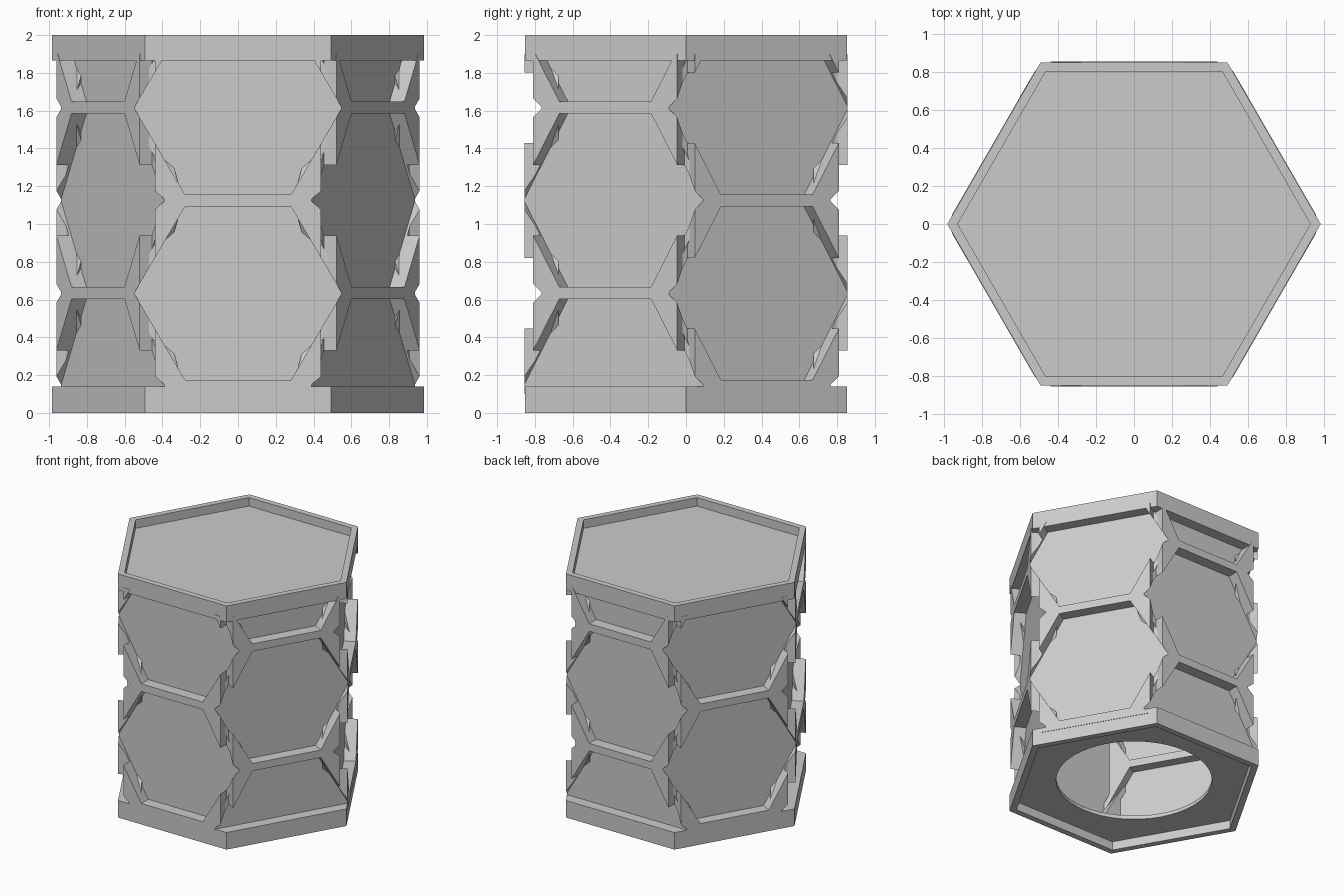
import bpy, bmesh, math
from mathutils import Vector

if "Cube" in bpy.data.objects:
    bpy.data.objects.remove(bpy.data.objects["Cube"])

APO, RIM_R = 0.856, 0.985        # honeycomb wall apothem, rim corner radius
PITCH = 0.982                    # vertical spacing of the cells
CELL = [(0.55, 0), (0.28, 0.46), (-0.28, 0.46), (-0.55, 0), (-0.28, -0.46), (0.28, -0.46)]
RING = [(0.59, 0), (0.31, 0.49), (-0.31, 0.49), (-0.59, 0), (-0.31, -0.49), (0.31, -0.49)]

grey = bpy.data.materials.new("stone_grey")
grey.diffuse_color = (0.6, 0.6, 0.6, 1)
grey.use_nodes = True
grey.node_tree.nodes["Principled BSDF"].inputs["Base Color"].default_value = grey.diffuse_color


def make(name, bm):
    bmesh.ops.recalc_face_normals(bm, faces=bm.faces)
    me = bpy.data.meshes.new(name)
    bm.to_mesh(me)
    bm.free()
    ob = bpy.data.objects.new(name, me)
    bpy.context.collection.objects.link(ob)
    me.materials.append(grey)
    return ob


def add_prism(bm, k, outline, a0, a1, zc=0):
    """Extrude a (sideways, height) outline along the normal of wall k."""
    th = math.radians(-90 + 60 * k)
    n = Vector((math.cos(th), math.sin(th), 0))
    t = Vector((-n.y, n.x, 0))
    up = Vector((0, 0, 1))
    rows = [[bm.verts.new(n * a + t * x + up * (z + zc)) for x, z in outline] for a in (a0, a1)]
    bm.faces.new(rows[0])
    bm.faces.new(rows[1])
    for i in range(len(outline)):
        j = (i + 1) % len(outline)
        bm.faces.new((rows[0][i], rows[0][j], rows[1][j], rows[1][i]))


def centres(k):
    return [0.633, 1.615] if k % 2 == 0 else [0.144, 1.126, 2.108]


def cells(name, k, outline, a0, a1):
    bm = bmesh.new()
    for zc in centres(k):
        add_prism(bm, k, outline, a0, a1, zc)
    return make(name, bm)


def lathe(name, profile, sides=6):
    """Closed (radius, height) profile turned round z; radius 0 makes a pole."""
    bm = bmesh.new()
    rows = []
    for r, z in profile:
        if r == 0:
            rows.append([bm.verts.new((0, 0, z))] * sides)
        else:
            rows.append([bm.verts.new((r * math.cos(math.tau * i / sides),
                                       r * math.sin(math.tau * i / sides), z))
                         for i in range(sides)])
    for a, b in zip(rows, rows[1:]):
        for i in range(sides):
            j = (i + 1) % sides
            vs = list(dict.fromkeys((a[i], a[j], b[j], b[i])))
            if len(vs) > 2:
                bm.faces.new(vs)
    bmesh.ops.dissolve_limit(bm, angle_limit=0.001, verts=bm.verts, edges=bm.edges)
    return make(name, bm)


def boolean(ob, cutter, op):
    """Apply one boolean and remove the cutter."""
    m = ob.modifiers.new("cut", 'BOOLEAN')
    m.operation, m.object, m.solver = op, cutter, 'EXACT'
    dg = bpy.context.evaluated_depsgraph_get()
    me = bpy.data.meshes.new_from_object(ob.evaluated_get(dg))
    ob.modifiers.clear()
    ob.data = me
    bpy.data.objects.remove(cutter)


def hull():
    r = APO / math.cos(math.pi / 6)
    return lathe("hull", [(0, 0.1), (r, 0.1), (r, 1.9), (0, 1.9)])


for k in range(6):
    # wall frame pierced by its own cells and notched by the neighbouring ones
    bm = bmesh.new()
    add_prism(bm, k, [(-0.44, 0.1), (0.44, 0.1), (0.44, 1.9), (-0.44, 1.9)], 0.675, APO)
    frame = make(f"wall_frame_{k}", bm)
    boolean(frame, cells("cutter", k, CELL, 0.5, 1.1), 'DIFFERENCE')
    for s in (-1, 1):
        boolean(frame, cells("cutter", k + s, CELL, 0.76, 1.1), 'DIFFERENCE')

    # inner lip round every cell
    lip = cells(f"cell_lip_{k}", k, RING, 0.675, 0.78)
    boolean(lip, cells("cutter", k, CELL, 0.5, 1.1), 'DIFFERENCE')
    boolean(lip, hull(), 'INTERSECT')

    # thin hexagonal panels closing the cells
    panel = cells(f"cell_panel_{k}", k, CELL, 0.755, 0.765)
    boolean(panel, hull(), 'INTERSECT')

# top rim with a shallow tray
lathe("top_tray", [(0, 1.865), (RIM_R, 1.865), (RIM_R, 2.0), (0.93, 2.0), (0.93, 1.93), (0, 1.93)])

# bottom rim with a recessed plate and a round opening
base = lathe("base_rim", [(0, 0.07), (0.93, 0.07), (0.93, 0), (RIM_R, 0),
                          (RIM_R, 0.14), (0.8, 0.14), (0.8, 0.1), (0, 0.1)])
boolean(base, lathe("cutter", [(0, -0.1), (0.58, -0.1), (0.58, 0.3), (0, 0.3)], 48), 'DIFFERENCE')
